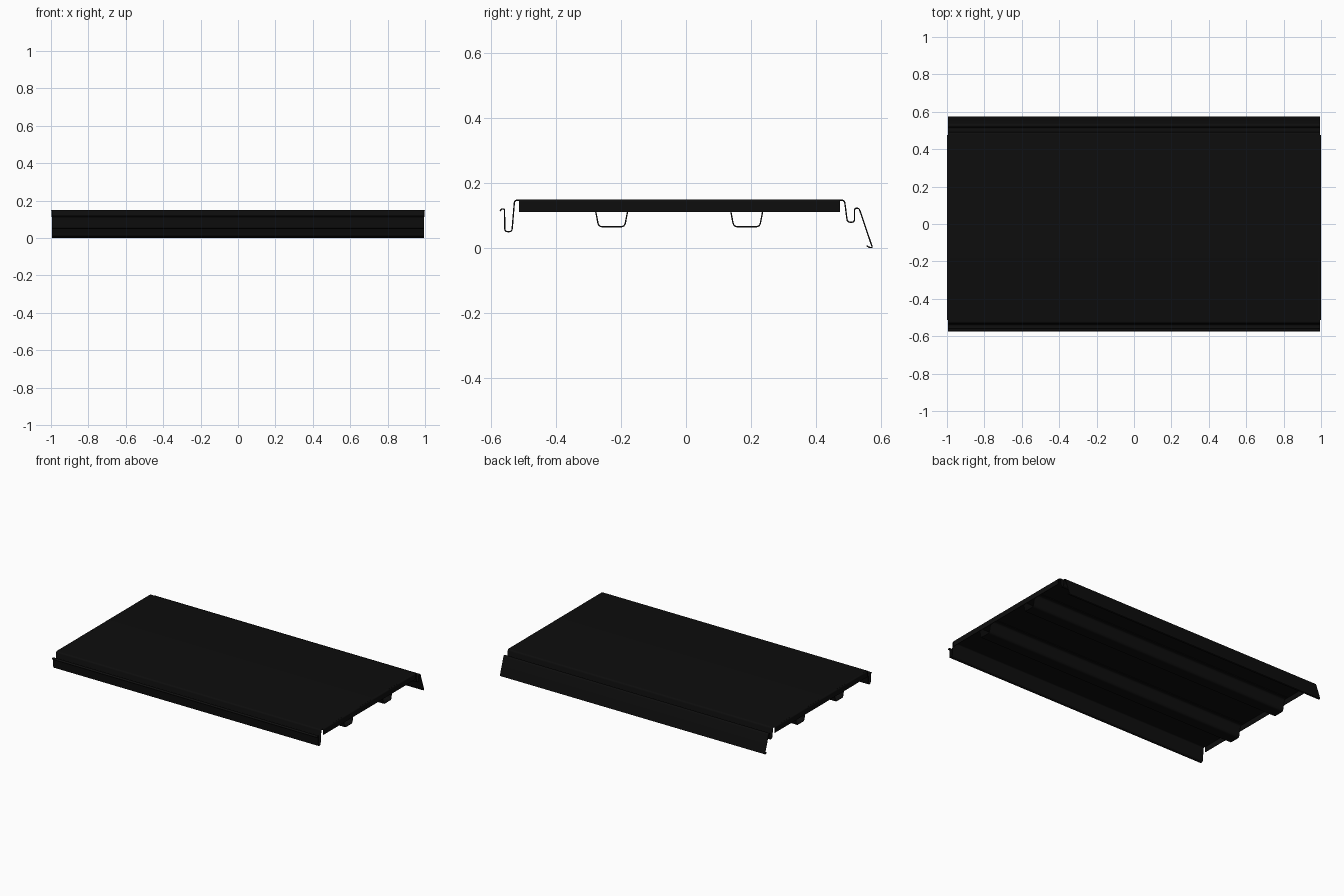
import bpy, bmesh, math
from mathutils import Vector

if "Cube" in bpy.data.objects:
    bpy.data.objects.remove(bpy.data.objects["Cube"])

T = 0.004  # sheet thickness

black = bpy.data.materials.new("black_sheet")
black.diffuse_color = (0.004, 0.004, 0.004, 1)
black.use_nodes = True
black.node_tree.nodes["Principled BSDF"].inputs["Base Color"].default_value = black.diffuse_color


def rounded(points, radius, steps=4):
    """Fillet the inner corners of an open 2D polyline."""
    pts = [Vector(p) for p in points]
    out = [pts[0]]
    for a, b, c in zip(pts, pts[1:], pts[2:]):
        r = min(radius, (a - b).length * 0.45, (c - b).length * 0.45)
        p, q = b + (a - b).normalized() * r, b + (c - b).normalized() * r
        for i in range(steps + 1):
            t = i / steps
            out.append(p * (1 - t) ** 2 + b * 2 * t * (1 - t) + q * t * t)
    return out + [pts[-1]]


def sheet(name, line, place, start, end):
    """Thicken a 2D centre line and sweep it from start to end."""
    left, right = [], []
    for i, p in enumerate(line):
        d0 = (p - line[max(i - 1, 0)]).normalized()
        d1 = (line[min(i + 1, len(line) - 1)] - p).normalized()
        d = (d0 + d1).normalized()
        n = Vector((-d.y, d.x)) * T / 2
        left.append(p + n)
        right.append(p - n)
    bm = bmesh.new()
    rings = [[[bm.verts.new(place(s, *p)) for p in side] for side in (left, right)]
             for s in (start, end)]
    (l0, r0), (l1, r1) = rings
    n = len(line)
    for i in range(n - 1):
        j = i + 1
        for f in ((l0[i], l0[j], l1[j], l1[i]), (r0[j], r0[i], r1[i], r1[j]),
                  (l0[j], l0[i], r0[i], r0[j]), (l1[i], l1[j], r1[j], r1[i])):
            bm.faces.new(f)
    for k in (0, n - 1):
        bm.faces.new((l0[k], l1[k], r1[k], r0[k]))
    bmesh.ops.recalc_face_normals(bm, faces=bm.faces)
    me = bpy.data.meshes.new(name)
    bm.to_mesh(me)
    bm.free()
    me.materials.append(black)
    ob = bpy.data.objects.new(name, me)
    bpy.context.collection.objects.link(ob)
    bpy.context.view_layer.objects.active = ob
    bpy.ops.object.select_all(action='DESELECT')
    ob.select_set(True)
    bpy.ops.object.shade_smooth_by_angle(angle=math.radians(35))
    return ob


def along_x(s, u, v):
    return (s, u, v)


def along_y(s, u, v):
    return (u, s, v)


# Main folded panel: front hooked channel, flat top, rear channel and drip flap
panel = [(-0.573, 0.114), (-0.568, 0.121), (-0.559, 0.121), (-0.558, 0.051),
         (-0.536, 0.051), (-0.528, 0.148), (0.488, 0.148), (0.497, 0.080),
         (0.519, 0.080), (0.519, 0.123), (0.533, 0.123), (0.574, 0.002),
         (0.565, 0.002), (0.556, 0.008)]
sheet("folded_panel", rounded(panel, 0.009), along_x, -0.994, 0.994)

# Folded-down end flanges, notched clear of the side channels
for side, label in ((-1, "left"), (1, "right")):
    flange = [(side * 0.985, 0.148), (side * 0.998, 0.148), (side * 0.998, 0.111)]
    sheet(label + "_end_flange", rounded(flange, 0.008), along_y, -0.514, 0.475)

# Hat-section stiffeners under the panel
for y, label in ((-0.229, "front"), (0.187, "rear")):
    hat = [(-0.08, 0.144), (-0.055, 0.144), (-0.040, 0.066),
           (0.040, 0.066), (0.055, 0.144), (0.08, 0.144)]
    line = rounded([(y + u, v) for u, v in hat], 0.012)
    sheet(label + "_stiffener", line, along_x, -0.99, 0.99)
